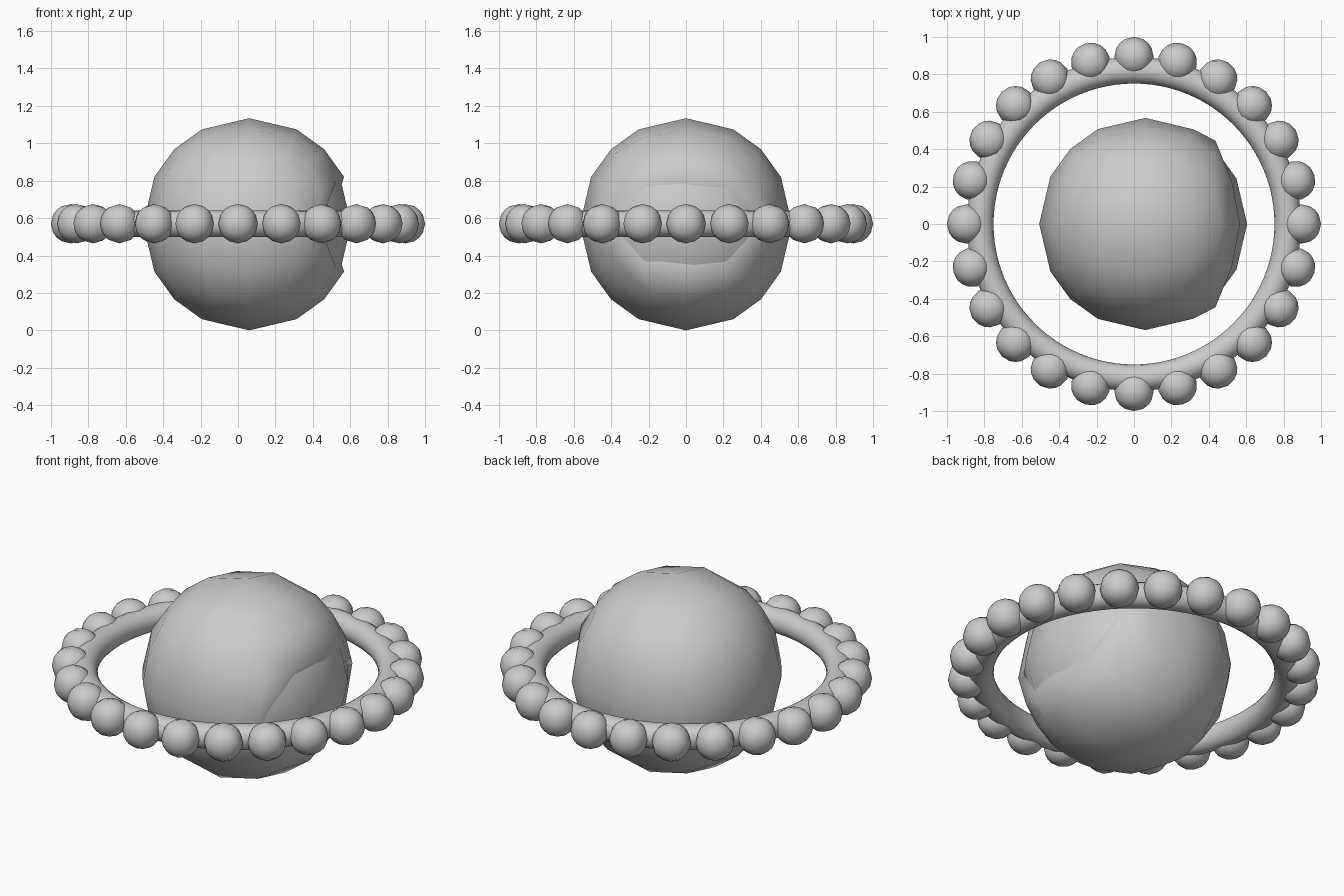
import bpy, bmesh, math
from mathutils import Vector, Matrix

if "Cube" in bpy.data.objects:
    bpy.data.objects.remove(bpy.data.objects["Cube"])

Z = 0.567            # height of the ring plane and ball centre
BALL = Vector((0.06, 0, Z))


def quad_ball(r, n=4):
    """Cube with an n x n grid on each side, pushed out to a sphere."""
    bm = bmesh.new()
    bmesh.ops.create_cube(bm, size=2)
    bmesh.ops.subdivide_edges(bm, edges=bm.edges[:], cuts=n - 1, use_grid_fill=True)
    return bm


def to_sphere(bm, r):
    for v in bm.verts:
        v.co = v.co.normalized() * r


def finish(bm, name, loc=(0, 0, 0)):
    bmesh.ops.recalc_face_normals(bm, faces=bm.faces[:])
    me = bpy.data.meshes.new(name)
    bm.to_mesh(me)
    bm.free()
    me.shade_smooth()
    ob = bpy.data.objects.new(name, me)
    ob.location = loc
    bpy.context.collection.objects.link(ob)
    return ob


# inner ball, seen through the opening
bm = quad_ball(1)
to_sphere(bm, 0.545)
finish(bm, "inner_ball", BALL)

# outer shell with an almond opening on the +x side
bm = quad_ball(1)


def vert_at(y, z):
    return min(bm.verts, key=lambda v: (v.co - Vector((1, y, z))).length)


for sy in (1, -1):
    for sz in (1, -1):
        a, b = vert_at(sy, 0), vert_at(sy * 0.5, sz * 0.5)
        bmesh.ops.connect_verts(bm, verts=[a, b])
hole = []
for f in bm.faces:
    c = f.calc_center_median()
    if c.x > 0.99 and abs(c.z) < 0.5 and abs(c.y) + abs(c.z) < 0.9:
        if abs(c.y) < 0.5 or abs(c.y) + abs(c.z) < 1 - 0.01 and len(f.verts) == 3:
            hole.append(f)
bmesh.ops.delete(bm, geom=hole, context='FACES')
corners = [vert_at(1, 0), vert_at(-1, 0)]
to_sphere(bm, 0.567)
for v in corners:
    v.co = Vector((0.375, math.copysign(0.446, v.co.y), 0))

# lip rolled inwards until it sinks into the inner ball
rim = [e for e in bm.edges if e.is_boundary]
ext = bmesh.ops.extrude_edge_only(bm, edges=rim)
for v in ext["geom"]:
    if isinstance(v, bmesh.types.BMVert):
        if abs(v.co.z) < 0.01:
            v.co = Vector((0.39, math.copysign(0.34, v.co.y), 0))
        else:
            v.co = Vector((v.co.x * 0.93, v.co.y * 0.62, v.co.z * 0.56))
finish(bm, "outer_shell", BALL)

# plain ring band
bpy.ops.mesh.primitive_torus_add(major_segments=96, minor_segments=16,
                                 major_radius=0.822, minor_radius=0.071,
                                 location=(0, 0, Z + 0.002))
ring = bpy.context.object
ring.name = "ring_band"
ring.data.shade_smooth()

# 24 beads round the ring, sharing one mesh
bm = quad_ball(1)
to_sphere(bm, 0.105)
first = finish(bm, "bead_00")
for i in range(24):
    ob = first if i == 0 else first.copy()
    if i:
        ob.name = f"bead_{i:02d}"
        bpy.context.collection.objects.link(ob)
    ang = math.tau * i / 24
    ob.location = (0.895 * math.cos(ang), 0.895 * math.sin(ang), Z + 0.003)
    ob.rotation_euler.z = ang
